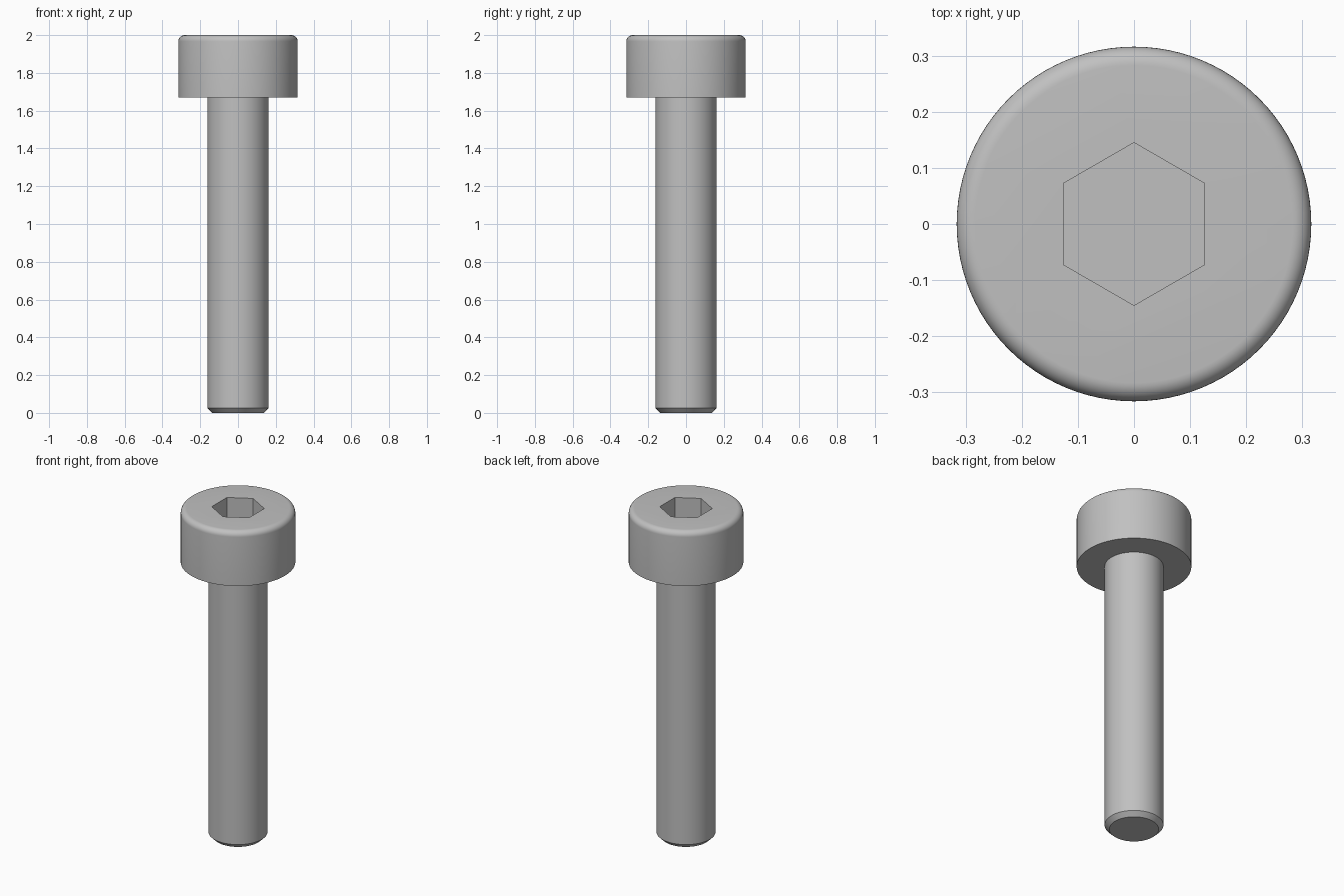
import bpy, bmesh, math

if "Cube" in bpy.data.objects:
    bpy.data.objects.remove(bpy.data.objects["Cube"])

steel = bpy.data.materials.new("steel_grey")
steel.diffuse_color = (0.53, 0.53, 0.53, 1)
steel.use_nodes = True
steel.node_tree.nodes["Principled BSDF"].inputs["Base Color"].default_value = steel.diffuse_color


def lathe(name, profile, sides=96):
    """Revolve (radius, z) points, listed bottom to top, and cap both ends."""
    bm = bmesh.new()
    rings = [[bm.verts.new((r * math.cos(2 * math.pi * i / sides),
                            r * math.sin(2 * math.pi * i / sides), z))
              for i in range(sides)] for r, z in profile]
    for low, high in zip(rings, rings[1:]):
        for i in range(sides):
            j = (i + 1) % sides
            bm.faces.new((low[i], low[j], high[j], high[i]))
    bm.faces.new(rings[0][::-1])
    bm.faces.new(rings[-1])
    mesh = bpy.data.meshes.new(name)
    bm.to_mesh(mesh)
    bm.free()
    mesh.materials.append(steel)
    obj = bpy.data.objects.new(name, mesh)
    bpy.context.collection.objects.link(obj)
    return obj


def smooth(obj):
    bpy.ops.object.select_all(action='DESELECT')
    obj.select_set(True)
    bpy.context.view_layer.objects.active = obj
    bpy.ops.object.shade_smooth_by_angle(angle=math.radians(30))


# Cylindrical head with a rounded top rim
R, BASE, TOP, FILLET = 0.316, 1.67, 2.0, 0.033
rim = [(R - FILLET + FILLET * math.cos(a), TOP - FILLET + FILLET * math.sin(a))
       for a in (math.radians(90 * k / 8) for k in range(9))]
head = lathe("head", [(R, BASE)] + rim)

# Hexagonal socket with corners towards front and back
bpy.ops.mesh.primitive_cylinder_add(vertices=6, radius=0.145, depth=0.4,
                                    location=(0, 0, TOP - 0.167 + 0.2))
cutter = bpy.context.object
cutter.name = "socket_cutter"
cutter.data.materials.append(steel)
cut = head.modifiers.new("socket", 'BOOLEAN')
cut.operation = 'DIFFERENCE'
cut.solver = 'EXACT'
cut.object = cutter
bpy.context.view_layer.objects.active = head
bpy.ops.object.modifier_apply(modifier=cut.name)
bpy.data.objects.remove(cutter)
smooth(head)

# Plain shank with a chamfered tip, ending just under the socket-free base
shank = lathe("shank", [(0.136, 0), (0.162, 0.026), (0.162, BASE + 0.01)])
smooth(shank)
